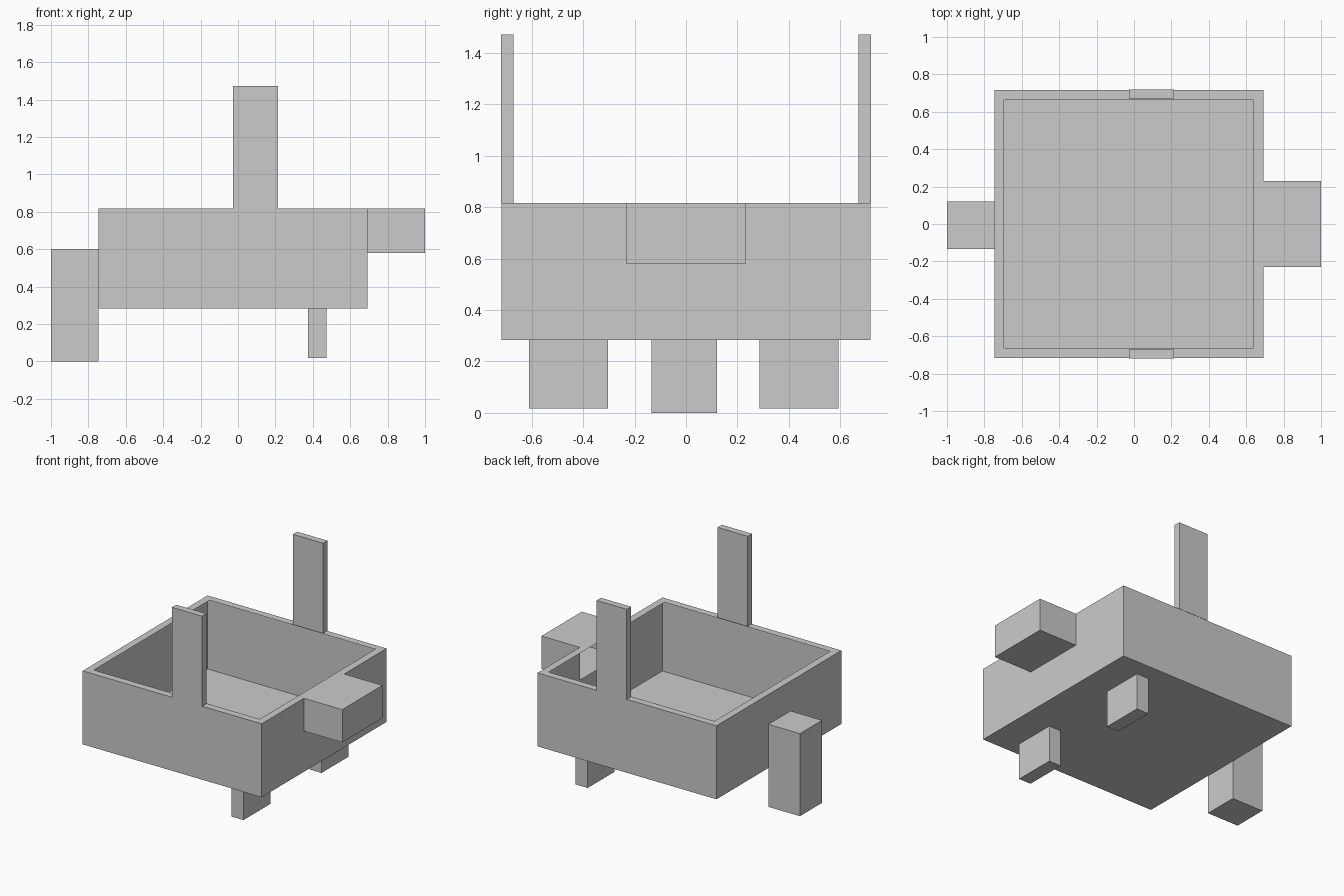
import bpy, bmesh
from mathutils import Vector

if "Cube" in bpy.data.objects:
    bpy.data.objects.remove(bpy.data.objects["Cube"])


def box_bmesh(x, y, z):
    """Axis-aligned box from (min, max) ranges."""
    bm = bmesh.new()
    bmesh.ops.create_cube(bm, size=1)
    for v in bm.verts:
        v.co = Vector([r[0] if c < 0 else r[1] for c, r in zip(v.co, (x, y, z))])
    bm.normal_update()
    return bm


def finish(name, bm):
    mesh = bpy.data.meshes.new(name)
    bm.to_mesh(mesh)
    bm.free()
    obj = bpy.data.objects.new(name, mesh)
    bpy.context.collection.objects.link(obj)
    return obj


def box(name, x, y, z):
    return finish(name, box_bmesh(x, y, z))


LEFT, RIGHT, HALF_Y = -0.747, 0.692, 0.717
BOTTOM, TAB, RIM = 0.283, 0.579, 0.817
TAB_Y = 0.231

# Tray: thin sheet box, open at the top inside an inward rim
bm = box_bmesh((LEFT, RIGHT), (-HALF_Y, HALF_Y), (BOTTOM, RIM))
top = [f for f in bm.faces if f.normal.z > 0.9]
bmesh.ops.inset_region(bm, faces=top, thickness=0.053, use_even_offset=True)
bmesh.ops.delete(bm, geom=top, context='FACES_ONLY')

# Hollow end tab pulled out of the tray wall
for co, no in (((0, TAB_Y, 0), (0, 1, 0)), ((0, -TAB_Y, 0), (0, 1, 0)),
               ((0, 0, TAB), (0, 0, 1))):
    wall = [f for f in bm.faces if f.normal.x > 0.9]
    geom = set(wall)
    for f in wall:
        geom.update(f.edges)
        geom.update(f.verts)
    bmesh.ops.bisect_plane(bm, geom=list(geom), plane_co=co, plane_no=no)
    bm.normal_update()
for f in list(bm.faces):
    c = f.calc_center_median()
    if f.normal.x > 0.9 and abs(c.y) < TAB_Y and c.z > TAB:
        new = bmesh.ops.extrude_discrete_faces(bm, faces=[f])["faces"]
        for v in new[0].verts:
            v.co.x = 1.0
finish("tray_with_end_tab", bm)

# Thick single leg at one end
box("end_leg", (-1.0, LEFT), (-0.134, 0.12), (0, 0.6))

# Paired legs and upright side posts
for side, label in ((-1, "front"), (1, "back")):
    leg_y = sorted((-0.009 + side * 0.294, -0.009 + side * 0.602))
    box(label + "_leg", (0.375, 0.472), leg_y, (0.018, BOTTOM))
    post_y = sorted((side * 0.67, side * 0.719))
    box(label + "_post", (-0.027, 0.215), post_y, (RIM, 1.472))
